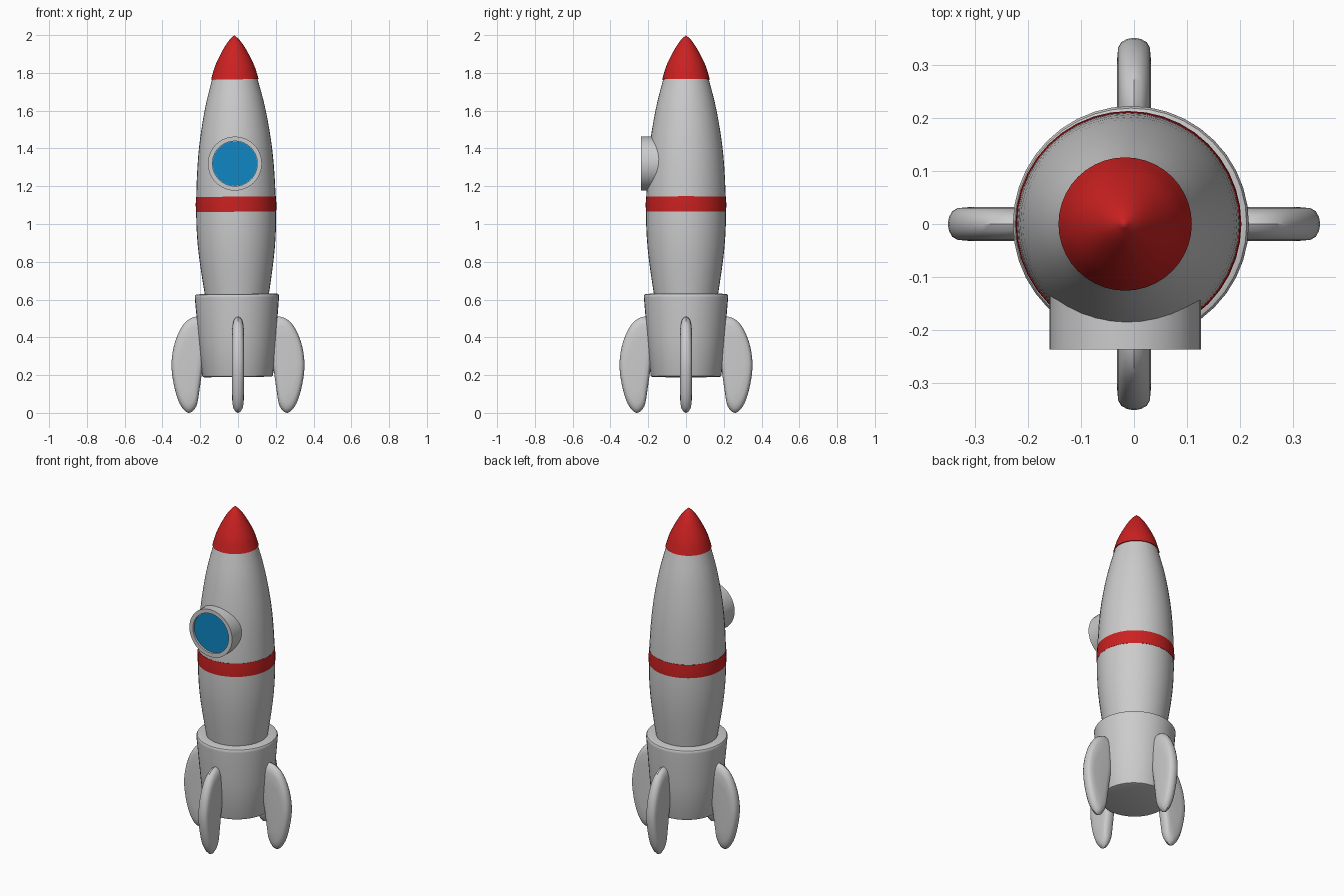
import bpy, bmesh, math
from mathutils import Vector, Matrix

if "Cube" in bpy.data.objects:
    bpy.data.objects.remove(bpy.data.objects["Cube"])

SEG = 40
TILT = Matrix.Rotation(-0.0095, 4, 'Y')   # the hull leans very slightly


def material(name, rgb):
    m = bpy.data.materials.new(name)
    m.diffuse_color = (*rgb, 1)
    m.use_nodes = True
    m.node_tree.nodes["Principled BSDF"].inputs["Base Color"].default_value = m.diffuse_color
    return m


def smooth_path(pts, n=4, closed=False):
    """Catmull-Rom samples through 2D points."""
    p = [Vector(q) for q in pts]
    out = []
    count = len(p) if closed else len(p) - 1
    for i in range(count):
        if closed:
            a, b, c, d = (p[(i + k) % len(p)] for k in (-1, 0, 1, 2))
        else:
            b, c = p[i], p[i + 1]
            a = p[i - 1] if i else b * 2 - c
            d = p[i + 2] if i + 2 < len(p) else c * 2 - b
        for k in range(n):
            t = k / n
            out.append(0.5 * (2 * b + (c - a) * t + (2 * a - 5 * b + 4 * c - d) * t * t
                              + (3 * b - a - 3 * c + d) * t ** 3))
    if not closed:
        out.append(p[-1])
    return out


def finish(name, bm, matrix, mat=None):
    bmesh.ops.remove_doubles(bm, verts=bm.verts, dist=1e-5)
    bmesh.ops.recalc_face_normals(bm, faces=bm.faces)
    me = bpy.data.meshes.new(name)
    bm.to_mesh(me)
    bm.free()
    ob = bpy.data.objects.new(name, me)
    bpy.context.collection.objects.link(ob)
    ob.matrix_world = matrix
    if mat:
        me.materials.append(mat)
    bpy.ops.object.select_all(action='DESELECT')
    ob.select_set(True)
    bpy.context.view_layer.objects.active = ob
    bpy.ops.object.shade_smooth_by_angle(angle=math.radians(35))
    return ob


def bridge(bm, a, b):
    for i in range(len(a)):
        j = (i + 1) % len(a)
        bm.faces.new((a[i], a[j], b[j], b[i]))


def lathe(name, profile, matrix, mat=None):
    """Revolve (radius, height) points about local z, capping open ends."""
    bm = bmesh.new()
    rings = [[bm.verts.new((r * math.cos(2 * math.pi * k / SEG),
                            r * math.sin(2 * math.pi * k / SEG), z))
              for k in range(SEG)] for r, z in profile]
    for a, b in zip(rings, rings[1:]):
        bridge(bm, a, b)
    for ring, (r, z) in ((rings[0], profile[0]), (rings[-1], profile[-1])):
        if r > 0:
            bm.faces.new(ring)
    return finish(name, bm, matrix, mat)


red = material("red", (0.6, 0.015, 0.015))
blue = material("blue", (0.005, 0.24, 0.55))

# Hull, with nose cone and stripe
lathe("hull", smooth_path([(0.13, 0.4), (0.17, 0.63), (0.204, 0.88), (0.211, 1.1),
                           (0.197, 1.37), (0.162, 1.6), (0.117, 1.78)]), TILT)
lathe("nose_cone", [(0.11, 1.766)] + smooth_path(
    [(0.126, 1.766), (0.103, 1.84), (0.066, 1.915), (0.032, 1.968), (0, 2.0)]), TILT, red)
lathe("stripe", [(0.205, 1.065), (0.2125, 1.065), (0.2135, 1.105), (0.2115, 1.145), (0.203, 1.145)],
      TILT, red)

# Flared engine skirt with softened rims
lathe("engine_skirt", [(0.176, 0.19), (0.184, 0.193), (0.188, 0.202), (0.206, 0.41), (0.223, 0.61),
                       (0.223, 0.62), (0.219, 0.627), (0.211, 0.63), (0.15, 0.63)], TILT)

# Porthole rim and glass, local z pointing out of the front
face = TILT @ Matrix.Translation((-0.004, 0, 1.32)) @ Matrix.Rotation(math.pi / 2, 4, 'X')
lathe("porthole_rim", [(0.143, 0.13), (0.143, 0.237), (0.119, 0.237), (0.119, 0.222)], face)
lathe("porthole_glass", [(0.118, 0.21), (0.118, 0.226)], face, blue)

# Four rounded fins: an outline shrunk towards its middle as it thickens
outline = smooth_path([(0.175, 0.49), (0.225, 0.514), (0.285, 0.478), (0.332, 0.385),
                       (0.352, 0.27), (0.34, 0.155), (0.308, 0.052), (0.262, 0.005),
                       (0.221, 0.04), (0.205, 0.12), (0.192, 0.21), (0.172, 0.35)],
                      closed=True)
low = min(p.y for p in outline)
outline = [p - Vector((0, low)) for p in outline]
mid = Vector((0.26, 0.26))
section = [(0.55, -0.032), (0.8, -0.03), (0.91, -0.024), (0.975, -0.013), (1, 0),
           (0.975, 0.013), (0.91, 0.024), (0.8, 0.03), (0.55, 0.032)]
for i, side in enumerate(("right", "back", "left", "front")):
    bm = bmesh.new()
    rings = []
    for s, y in section:
        pts = [mid + (p - mid) * s for p in outline]
        rings.append([bm.verts.new((p.x, y, p.y)) for p in pts])
    for a, b in zip(rings, rings[1:]):
        bridge(bm, a, b)
    bm.faces.new(rings[0])
    bm.faces.new(rings[-1])
    finish(side + "_fin", bm, Matrix.Rotation(i * math.pi / 2, 4, 'Z'))
